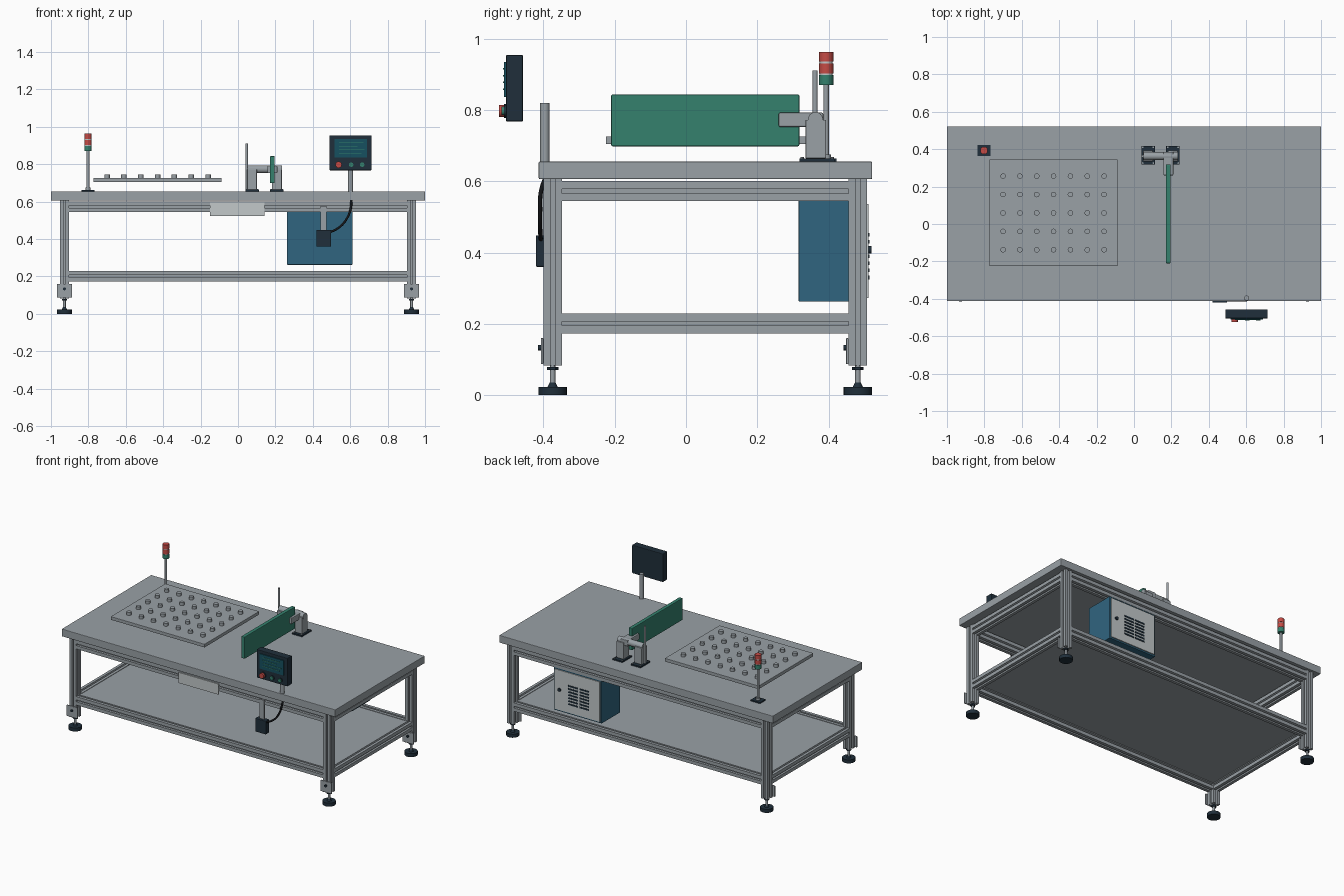
import bpy, bmesh, math
from mathutils import Matrix, Vector

if "Cube" in bpy.data.objects:
    bpy.data.objects.remove(bpy.data.objects["Cube"])


def mat(name, r, g, b):
    m = bpy.data.materials.new(name)
    m.diffuse_color = (r, g, b, 1)
    m.use_nodes = True
    m.node_tree.nodes["Principled BSDF"].inputs["Base Color"].default_value = m.diffuse_color
    return m


GREY = mat("aluminium_grey", .32, .355, .38)
NAVY = mat("dark_navy", .014, .028, .043)
GREEN = mat("board_green", .035, .22, .155)
BLUE = mat("cabinet_blue", .03, .13, .215)
RED = mat("signal_red", .56, .07, .06)
LIGHT = mat("light_grey", .54, .58, .59)
SCREEN = mat("screen_teal", .008, .08, .115)
BLACK = mat("cable_black", .008, .009, .011)


def finish(name, bm, m, bevel=0, smooth=False):
    me = bpy.data.meshes.new(name)
    bmesh.ops.recalc_face_normals(bm, faces=bm.faces)
    bm.to_mesh(me)
    bm.free()
    ob = bpy.data.objects.new(name, me)
    bpy.context.collection.objects.link(ob)
    me.materials.append(m)
    if bevel:
        mod = ob.modifiers.new("bevel", 'BEVEL')
        mod.width, mod.segments = bevel, 2
    if smooth:
        bpy.ops.object.select_all(action='DESELECT')
        ob.select_set(True)
        bpy.context.view_layer.objects.active = ob
        bpy.ops.object.shade_smooth_by_angle(angle=math.radians(35))
    return ob


def box(name, x0, x1, y0, y1, z0, z1, m, bevel=0):
    bm = bmesh.new()
    c = Vector(((x0 + x1) / 2, (y0 + y1) / 2, (z0 + z1) / 2))
    s = Matrix.Diagonal((x1 - x0, y1 - y0, z1 - z0, 1))
    bmesh.ops.create_cube(bm, size=1, matrix=Matrix.Translation(c) @ s)
    return finish(name, bm, m, bevel)


AXIS = {'X': Matrix.Rotation(math.pi / 2, 4, 'Y'),
        'Y': Matrix.Rotation(-math.pi / 2, 4, 'X'),
        'Z': Matrix.Identity(4)}


def cyl(name, start, length, r, m, axis='Z', n=24, r2=None):
    """Cylinder from a start point along the positive axis."""
    bm = bmesh.new()
    t = Matrix.Translation(start) @ AXIS[axis] @ Matrix.Translation((0, 0, length / 2))
    bmesh.ops.create_cone(bm, cap_ends=True, segments=n, radius1=r,
                          radius2=r if r2 is None else r2, depth=length, matrix=t)
    return finish(name, bm, m, 0, n > 8)


def extrusion(name, start, length, w, h, axis):
    """Slotted aluminium profile: one undercut groove in each of four sides."""
    g, lip, wide, deep = .006, .005, .011, .014
    pts = []
    for k in range(4):
        a, b = (w / 2, h / 2) if k % 2 == 0 else (h / 2, w / 2)
        side = [(a, -b), (a, -g), (a - lip, -g), (a - lip, -wide), (a - deep, -g),
                (a - deep, g), (a - lip, wide), (a - lip, g), (a, g)]
        c, s = round(math.cos(k * math.pi / 2)), round(math.sin(k * math.pi / 2))
        pts += [(c * x - s * y, s * x + c * y) for x, y in side]
    # profile u, v and sweep direction for each axis
    frame = {'X': ((0, 1, 0), (0, 0, 1), (1, 0, 0)),
             'Y': ((1, 0, 0), (0, 0, 1), (0, 1, 0)),
             'Z': ((1, 0, 0), (0, 1, 0), (0, 0, 1))}[axis]
    u, v, d = (Vector(e) for e in frame)
    bm = bmesh.new()
    f = bm.faces.new([bm.verts.new(Vector(start) + u * x + v * y) for x, y in pts])
    ext = bmesh.ops.extrude_face_region(bm, geom=[f])
    bmesh.ops.translate(bm, vec=d * length,
                        verts=[e for e in ext['geom'] if isinstance(e, bmesh.types.BMVert)])
    return finish(name, bm, GREY)


# Table top and lower shelf
box("table_top", -1, 1, -.413, .522, .606, .655, GREY, .003)
box("lower_shelf", -.91, .91, -.355, .463, .213, .226, GREY)

# Legs, clamp plates and levelling feet
LX, LY = .928, (-.374, .482)
for y, fb in zip(LY, ("front", "back")):
    for sx, lr in ((-1, "left"), (1, "right")):
        x, tag = sx * LX, f"{fb}_{lr}"
        extrusion(f"leg_{tag}", (x, y, .083), .523, .05, .052, 'Z')
        box(f"leg_plate_{tag}", x - .04, x + .04, y - .033, y - .026, .087, .16, GREY, .002)
        cyl(f"plate_bolt_{tag}", (x, y - .041, .133), .01, .008, NAVY, 'Y', 12)
        cyl(f"foot_pad_{tag}", (x, y, 0), .023, .04, NAVY)
        cyl(f"foot_cone_{tag}", (x, y, .023), .012, .014, NAVY, r2=.008)
        cyl(f"foot_stem_{tag}", (x, y, .03), .056, .0075, GREY, n=16)
        cyl(f"foot_nut_{tag}", (x, y, .07), .009, .016, NAVY, n=6)

# Rails between the legs
for z, lv in ((.201, "lower"), (.572, "upper")):
    for y, fb in zip(LY, ("front", "back")):
        extrusion(f"{lv}_{fb}_rail", (-.903, y, z), 1.806, .052, .056, 'X')
    for sx, lr in ((-1, "left"), (1, "right")):
        extrusion(f"{lv}_{lr}_rail", (sx * LX, -.348, z), .804, .05, .056, 'Y')

# Label plate on the front rail
box("front_plate", -.15, .142, -.408, -.401, .524, .594, LIGHT)

# Control cabinet under the table, with door, vents and lock
box("cabinet", .262, .612, .316, .506, .262, .546, BLUE, .002)
box("cabinet_door", .272, .602, .506, .512, .272, .536, LIGHT)
for row in range(7):
    for col in (.385, .466):
        z = .33 + row * .02
        box("vent_slot", col - .035, col + .035, .511, .5145, z - .005, z + .005, NAVY)
cyl("cabinet_lock", (.565, .511, .408), .009, .011, NAVY, 'Y', 16)

# Tray with pegs
box("tray", -.773, -.087, -.225, .345, .704, .726, GREY, .002)
for i in range(7):
    for j in range(5):
        cyl("tray_peg", (-.70 + .09 * i, -.138 + .0985 * j, .724), .021, .0145, GREY, n=20)

# Signal tower
TX, TY = -.802, .393
box("tower_base", TX - .034, TX + .034, TY - .029, TY + .029, .655, .663, NAVY)
cyl("tower_collar", (TX, TY, .663), .012, .014, GREY)
cyl("tower_pole", (TX, TY, .66), .21, .0075, GREY, n=16)
for z0, z1, r, m in ((.87, .898, .02, GREEN), (.898, .902, .018, LIGHT), (.902, .93, .02, RED),
                     (.93, .935, .018, LIGHT), (.935, .963, .02, RED)):
    cyl("tower_lamp", (TX, TY, z0), z1 - z0, r, m)

# Board holder: two pillars, cross bar, arm and rod
for x, tag in ((.075, "left"), (.208, "right")):
    box(f"holder_base_{tag}", x - .036, x + .036, .318, .418, .655, .664, NAVY)
    box(f"holder_pillar_{tag}", x - .026, x + .026, .335, .393, .664, .772, GREY, .003)
    for dx in (-.028, .028):
        for y in (.326, .41):
            cyl("base_bolt", (x + dx, y, .663), .005, .005, GREY, n=8)
cyl("holder_cross_bar", (.052, .363, .773), .184, .021, GREY, 'X')
box("holder_arm", .157, .21, .26, .385, .752, .792, GREY, .004)
cyl("holder_rod", (.046, .362, .664), .246, .0068, GREY, n=16)
box("green_board", .171, .196, -.21, .318, .698, .843, GREEN, .004)

# Monitor post, monitor, screen and buttons
cyl("monitor_post", (.602, -.396, .65), .169, .0135, GREY)
box("monitor_body", .489, .715, -.505, -.457, .767, .954, NAVY, .004)
box("monitor_screen", .515, .69, -.511, -.504, .836, .934, SCREEN)
for k, w in enumerate((.12, .135, .10, .13)):
    z = .858 + k * .019
    box("screen_line", .54, .54 + w, -.513, -.51, z - .002, z + .002, GREEN)
for x, r, m in ((.538, .017, RED), (.605, .012, GREEN), (.664, .012, GREEN)):
    cyl("button_ring", (x, -.511, .797), .008, r + .003, NAVY, 'Y')
    cyl("button", (x, -.524 if m == RED else -.517, .797), .015, r, m, 'Y')

# Pedal box hanging from the rail, with its cable
box("box_hanger", .44, .474, -.406, -.396, .44, .575, GREY)
box("hanging_box", .42, .498, -.421, -.385, .36, .448, NAVY, .003)
cu = bpy.data.curves.new("box_cable", 'CURVE')
cu.dimensions = '3D'
cu.bevel_depth, cu.bevel_resolution = .006, 3
cu.use_fill_caps = True
path = [(.605, -.395, .61), (.604, -.407, .57), (.585, -.409, .515), (.545, -.409, .465), (.485, -.407, .432)]
sp = cu.splines.new('BEZIER')
sp.bezier_points.add(len(path) - 1)
for p, co in zip(sp.bezier_points, path):
    p.co = co
    p.handle_left_type = p.handle_right_type = 'AUTO'
cu.materials.append(BLACK)
bpy.context.collection.objects.link(bpy.data.objects.new("box_cable", cu))
